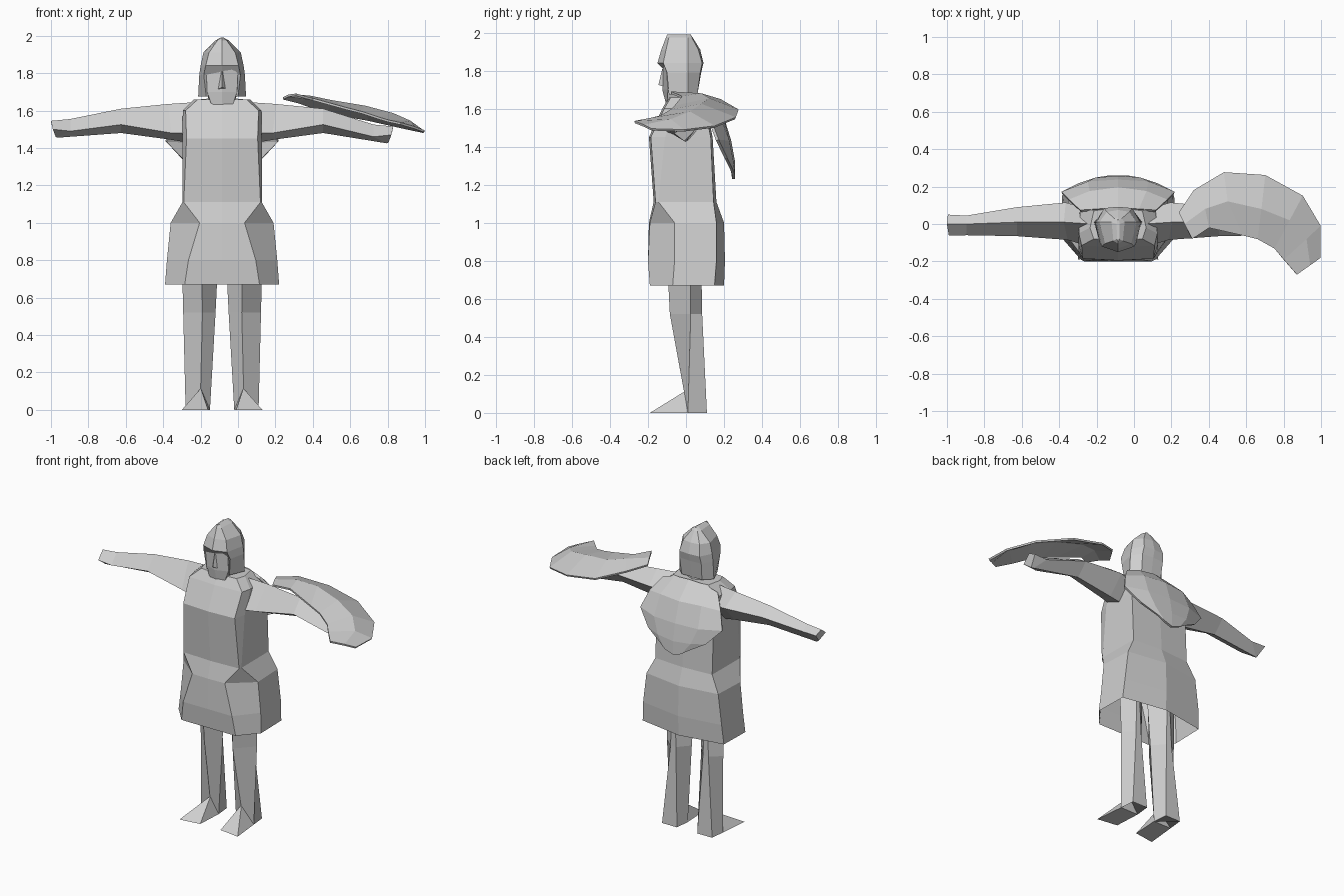
import bpy, bmesh

cube = bpy.data.objects.get("Cube")
if cube:
    bpy.data.objects.remove(cube, do_unlink=True)

CX = -0.085  # body centre line

stone = bpy.data.materials.new("plain grey")
stone.use_nodes = True
GREY = (0.62, 0.62, 0.62, 1)
stone.diffuse_color = GREY
stone.node_tree.nodes["Principled BSDF"].inputs["Base Color"].default_value = GREY


def loft(name, rings, closed=True, caps=(True, True), thickness=0):
    """Skin rows of points; closed rows make tubes, open rows make sheets."""
    bm = bmesh.new()
    rows = [[bm.verts.new(p) for p in ring] for ring in rings]
    n = len(rows[0])
    for a, b in zip(rows, rows[1:]):
        for i in range(n if closed else n - 1):
            j = (i + 1) % n
            bm.faces.new((a[i], a[j], b[j], b[i]))
    if closed and caps[0]:
        bm.faces.new(rows[0][::-1])
    if closed and caps[1]:
        bm.faces.new(rows[-1])
    bmesh.ops.recalc_face_normals(bm, faces=bm.faces)
    me = bpy.data.meshes.new(name)
    bm.to_mesh(me)
    bm.free()
    me.materials.append(stone)
    ob = bpy.data.objects.new(name, me)
    bpy.context.collection.objects.link(ob)
    if thickness:
        mod = ob.modifiers.new("thickness", 'SOLIDIFY')
        mod.thickness = thickness
        mod.offset = 0
    return ob


def ring(z, half):
    """Symmetric ring at height z from (x, y) points, front centre to back centre."""
    pts = [(CX + x, y, z) for x, y in half]
    return pts + [(CX - x, y, z) for x, y in half[-2:0:-1]]


def side_pts(s, pts):
    return [(CX + s * x, y, z) for x, y, z in pts]


# Tunic: chest overhangs the pleated skirt at the front corners
loft("tunic", [
    ring(0.67, [(0, -.19), (.20, -.19), (.305, -.07), (.30, .15), (0, .20)]),
    ring(0.80, [(0, -.20), (.18, -.20), (.295, -.06), (.29, .16), (0, .205)]),
    ring(1.00, [(0, -.195), (.12, -.19), (.275, -.06), (.265, .16), (0, .20)]),
    ring(1.11, [(0, -.17), (.205, -.16), (.212, -.145), (.21, .145), (0, .16)]),
    ring(1.45, [(0, -.195), (.19, -.185), (.212, -.11), (.21, .13), (0, .14)]),
    ring(1.60, [(0, -.125), (.195, -.115), (.21, -.05), (.20, .10), (0, .11)]),
    ring(1.66, [(0, -.09), (.13, -.08), (.15, -.02), (.13, .07), (0, .09)]),
], caps=(False, True))

# Neck
loft("neck", [
    ring(1.62, [(0, -.08), (.07, -.05), (.07, .03), (0, .06)]),
    ring(1.74, [(0, -.06), (.06, -.04), (.06, .03), (0, .05)]),
])

# Face with bearded chin
loft("face", [
    ring(1.625, [(0, -.105), (.055, -.10), (.06, -.04), (0, -.02)]),
    ring(1.70, [(0, -.125), (.08, -.095), (.085, -.02), (0, 0)]),
    ring(1.83, [(0, -.12), (.085, -.105), (.09, -.02), (0, 0)]),
])

# Nose wedge
loft("nose", [
    [(CX - .022, -.115, 1.715), (CX, -.145, 1.725), (CX + .022, -.115, 1.715)],
    [(CX - .010, -.11, 1.81), (CX, -.125, 1.81), (CX + .010, -.11, 1.81)],
])

# Helmet dome with brow, cheek guards and neck guard, open in front of the face
loft("helmet", [
    ring(1.675, [(0, -.03), (.085, -.09), (.128, .01), (.075, .06), (0, .06)]),
    ring(1.79, [(0, -.10), (.098, -.10), (.122, .01), (.08, .075), (0, .08)]),
    ring(1.84, [(0, -.15), (.088, -.12), (.115, .01), (.075, .085), (0, .092)]),
    ring(1.91, [(0, -.13), (.07, -.105), (.10, .01), (.06, .065), (0, .075)]),
    ring(1.975, [(0, -.105), (.025, -.09), (.035, .01), (.02, .03), (0, .035)]),
    ring(1.99, [(0, -.10), (.006, -.08), (.008, 0), (.005, .02), (0, .025)]),
])

for s, side, drop in ((-1, "right", 0), (1, "left", .03)):
    # Arm: top, front, bottom, back at shoulder, elbow, wrist and hand
    loft(side + "_arm", [
        side_pts(s, [(.14, .00, 1.645), (.16, -.12, 1.48), (.19, .01, 1.43), (.16, .08, 1.54)]),
        side_pts(s, [(.29, .01, 1.635), (.27, -.085, 1.48), (.28, .01, 1.445), (.28, .115, 1.56)]),
        side_pts(s, [(.54, .01, 1.61), (.54, -.065, 1.525), (.54, .015, 1.48), (.54, .09, 1.56)]),
        side_pts(s, [(.81, .00, 1.555 - drop), (.81, -.06, 1.49 - drop),
                     (.88, .00, 1.455 - drop), (.81, .045, 1.52 - drop)]),
        side_pts(s, [(.915, .00, 1.545 - drop), (.905, -.062, 1.50 - drop),
                     (.89, -.01, 1.46 - drop), (.91, .05, 1.52 - drop)]),
    ])

    # Leg: outer, front ridge, inner, two back edges that spread towards the heel
    loft(side + "_leg", [
        side_pts(s, [(.215, .02, .82), (.11, -.10, .82), (.02, .00, .82), (.11, .08, .82), (.13, .08, .82)]),
        side_pts(s, [(.208, .025, .52), (.105, -.085, .52), (.035, .01, .52), (.10, .085, .52), (.14, .085, .52)]),
        side_pts(s, [(.195, .01, 0), (.115, -.01, .11), (.065, .01, 0), (.075, .11, 0), (.185, .11, 0)]),
    ])

    # Foot: wedge sloping from the ankle to a broad toe
    loft(side + "_foot", [
        side_pts(s, [(.215, -.19, 0), (.075, -.17, 0), (.065, .01, 0), (.195, .01, 0)]),
        side_pts(s, [(.118, -.012, .11), (.112, -.012, .11), (.112, -.006, .11), (.118, -.006, .11)]),
    ])

# Short cape over the upper back, rows from collar to bottom tip
cape_rows = [
    [(0, .085, 1.665), (.11, .075, 1.655), (.20, .07, 1.625)],
    [(0, .19, 1.56), (.15, .17, 1.56), (.26, .125, 1.54)],
    [(0, .23, 1.43), (.16, .22, 1.43), (.30, .165, 1.435)],
    [(0, .25, 1.32), (.12, .24, 1.33), (.21, .21, 1.34)],
    [(0, .25, 1.23), (.06, .25, 1.25), (.10, .24, 1.28)],
]
loft("cape", [side_pts(-1, r[:0:-1]) + side_pts(1, r) for r in cape_rows],
     closed=False, thickness=.016)

# Crescent shield: outer rim, raised spine, inner rim along its length
loft("crescent_shield", [
    [(.24, .06, 1.665), (.27, 0, 1.68), (.31, -.08, 1.685)],
    [(.32, .18, 1.645), (.38, .08, 1.675), (.40, -.02, 1.66)],
    [(.48, .275, 1.59), (.50, .12, 1.65), (.58, -.06, 1.61)],
    [(.70, .26, 1.55), (.68, .08, 1.62), (.66, -.08, 1.59)],
    [(.90, .15, 1.505), (.83, .02, 1.58), (.75, -.13, 1.56)],
    [(.995, -.01, 1.485), (.92, -.08, 1.54), (.80, -.19, 1.545)],
    [(.995, -.18, 1.49), (.94, -.22, 1.51), (.87, -.27, 1.53)],
], closed=False, thickness=.012)
